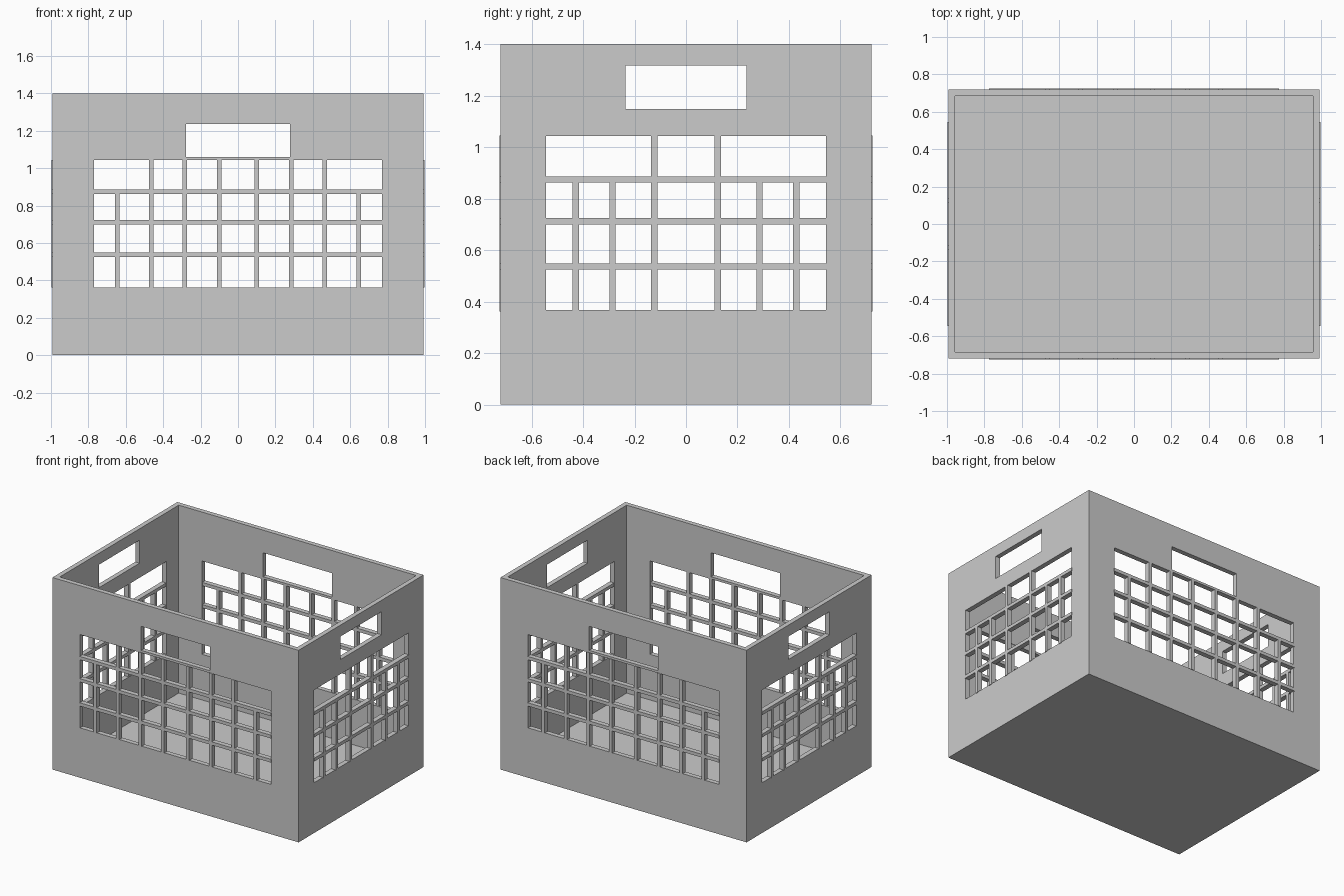
import bpy

if "Cube" in bpy.data.objects:
    bpy.data.objects.remove(bpy.data.objects["Cube"])

X, Y, H = 0.993, 0.72, 1.40      # outer half sizes and height
T = 0.035                        # wall thickness
FLOOR = 0.03
BAR = 0.024                      # bar width


def box(name, x0, x1, y0, y1, z0, z1):
    bpy.ops.mesh.primitive_cube_add(
        size=1, location=((x0 + x1) / 2, (y0 + y1) / 2, (z0 + z1) / 2))
    ob = bpy.context.object
    ob.name = name
    ob.scale = (x1 - x0, y1 - y0, z1 - z0)
    bpy.ops.object.transform_apply(location=True, rotation=True, scale=True)
    return ob


def cut(target, *bounds):
    cutter = box("cutter", *bounds)
    cutter.hide_render = True
    mod = target.modifiers.new("cut", 'BOOLEAN')
    mod.operation = 'DIFFERENCE'
    mod.solver = 'EXACT'
    mod.object = cutter
    bpy.context.view_layer.objects.active = target
    bpy.ops.object.modifier_apply(modifier=mod.name)
    bpy.data.objects.remove(cutter)


# Open crate shell with windows and hand holes through opposite walls
crate = box("crate_shell", -X, X, -Y, Y, 0, H)
cut(crate, -X + T, X - T, -Y + T, Y - T, FLOOR, H + 1)
cut(crate, -0.77, 0.77, -2, 2, 0.363, 1.043)
cut(crate, -0.277, 0.277, -2, 2, 1.06, 1.235)
cut(crate, -2, 2, -0.544, 0.544, 0.367, 1.043)
cut(crate, -2, 2, -0.235, 0.235, 1.149, 1.317)


def wall_bar(name, wall, u0, u1, z0, z1):
    """Bar in a wall; u runs along the wall, slightly proud of its face."""
    axis, sign = wall
    face = X if axis == 'x' else Y
    d = sorted((sign * (face - T + 0.003), sign * (face + 0.004)))
    if axis == 'x':
        box(name, *d, u0, u1, z0, z1)
    else:
        box(name, u0, u1, *d, z0, z1)


# Lattice bars: long walls (y) and short walls (x)
layouts = {
    'y': ("long", 0.775, (0.101, 0.284, 0.465), (0.645,)),
    'x': ("short", 0.546, (0.123,), (0.285, 0.428)),
}
for axis, (label, half, tall, low) in layouts.items():
    for sign in (-1, 1):
        wall = (axis, sign)
        for z in (0.536, 0.712, 0.874):
            wall_bar(label + "_wall_rail", wall, -half, half, z - BAR / 2, z + BAR / 2)
        for positions, top in ((tall, 1.045), (low, 0.874)):
            for p in positions:
                for u in (-p, p):
                    wall_bar(label + "_wall_upright", wall,
                             u - BAR / 2, u + BAR / 2, 0.362, top)
